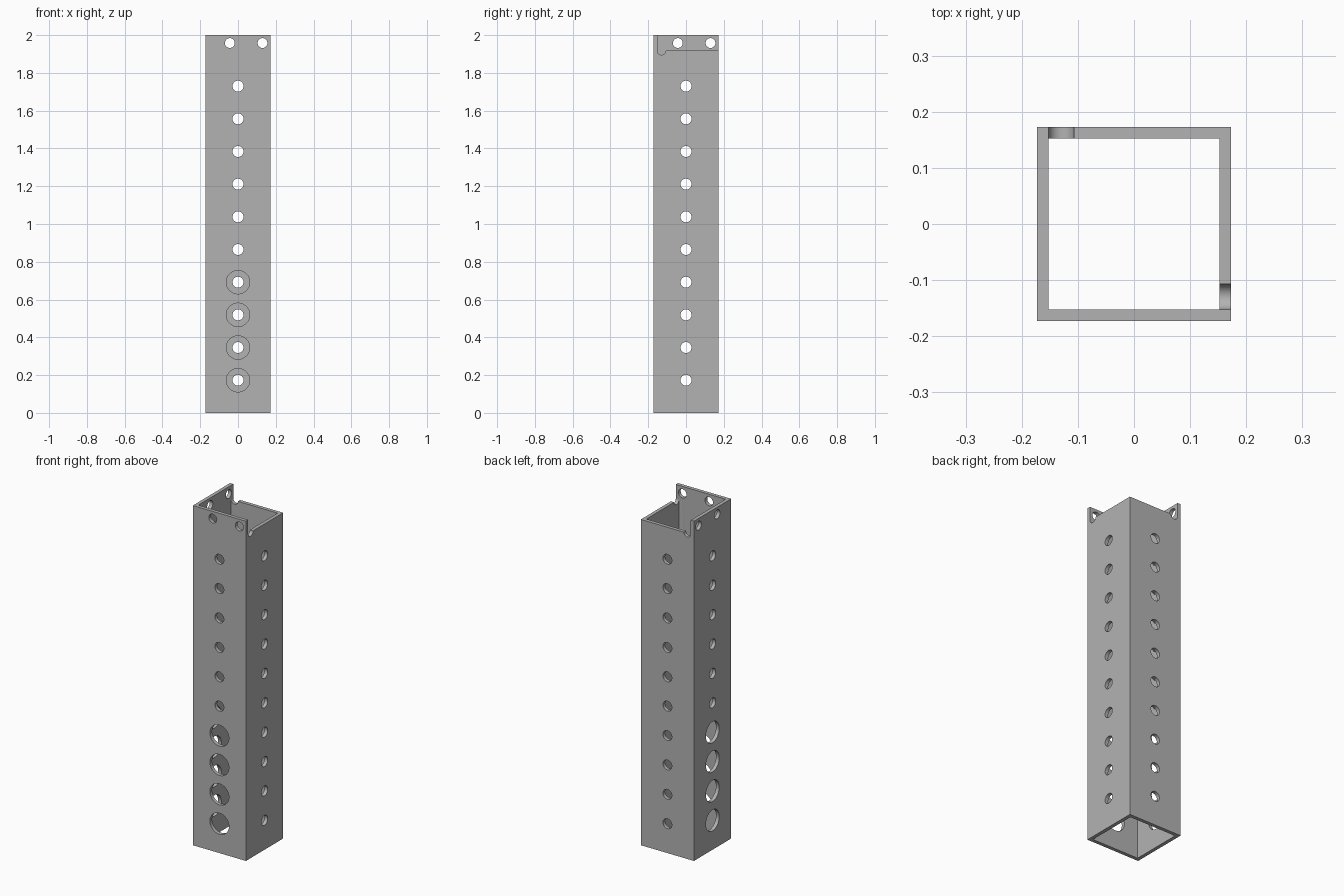
import bpy
import bmesh
from math import radians
from mathutils import Matrix, Vector

HALF = 0.173           # half the outer width
WALL = 0.021
INNER = HALF - WALL
HEIGHT = 2.0
PITCH = 0.173          # hole spacing
LEDGE = 1.918          # top of the two lowered walls
RELIEF = 0.0225        # radius of the corner relief
TAB_Z = 1.958

cube = bpy.data.objects.get("Cube")
if cube:
    bpy.data.objects.remove(cube, do_unlink=True)

steel = bpy.data.materials.new("plain grey")
steel.use_nodes = True
grey = (0.45, 0.45, 0.45, 1)
steel.diffuse_color = grey
steel.node_tree.nodes["Principled BSDF"].inputs["Base Color"].default_value = grey


def add_box(bm, low, high):
    low, high = Vector(low), Vector(high)
    size = Matrix.Diagonal((*(high - low), 1))
    bmesh.ops.create_cube(bm, size=1, matrix=Matrix.Translation((low + high) / 2) @ size)


def add_bore(bm, side, along, z, radius):
    """Cylinder through one wall; along is the position across that wall."""
    mid = HALF - WALL / 2
    centre, axis = {
        "front": ((along, -mid, z), "X"),
        "back": ((along, mid, z), "X"),
        "right": ((mid, along, z), "Y"),
        "left": ((-mid, along, z), "Y"),
    }[side]
    place = Matrix.Translation(centre) @ Matrix.Rotation(radians(90), 4, axis)
    bmesh.ops.create_cone(bm, cap_ends=True, segments=48, radius1=radius,
                          radius2=radius, depth=WALL * 3, matrix=place)


def make_object(name, bm):
    mesh = bpy.data.meshes.new(name)
    bm.to_mesh(mesh)
    bm.free()
    mesh.materials.append(steel)
    obj = bpy.data.objects.new(name, mesh)
    bpy.context.collection.objects.link(obj)
    return obj


def cut(target, bm):
    cutter = make_object("cutter", bm)
    cutter.hide_render = True
    mod = target.modifiers.new("cut", "BOOLEAN")
    mod.operation = "DIFFERENCE"
    mod.solver = "EXACT"
    mod.object = cutter
    bpy.context.view_layer.objects.active = target
    bpy.ops.object.modifier_apply(modifier=mod.name)
    bpy.data.objects.remove(cutter, do_unlink=True)


# Square tube
bm = bmesh.new()
add_box(bm, (-HALF, -HALF, 0), (HALF, HALF, HEIGHT))
tube = make_object("square_tube", bm)
bm = bmesh.new()
add_box(bm, (-INNER, -INNER, -1), (INNER, INNER, 3))
cut(tube, bm)

# Two adjoining walls lowered, leaving an L-shaped mounting tab
bm = bmesh.new()
add_box(bm, (-INNER, -INNER, LEDGE), (1, 1, 3))
cut(tube, bm)

# Rounded reliefs beside the tab, and all the holes
bm = bmesh.new()
for side in ("right", "back"):
    add_bore(bm, side, RELIEF - INNER, LEDGE, RELIEF)
for side in ("front", "left"):
    for along in (-PITCH / 4, PITCH * 3 / 4):
        add_bore(bm, side, along, TAB_Z, 0.026)
for side in ("front", "back", "left", "right"):
    for i in range(1, 11):
        wide = side in ("front", "left") and i <= 4
        add_bore(bm, side, 0, i * PITCH, 0.062 if wide else 0.029)
cut(tube, bm)

# Smooth bores with crisp rims
tube.select_set(True)
bpy.context.view_layer.objects.active = tube
bpy.ops.object.shade_smooth_by_angle(angle=radians(30))
